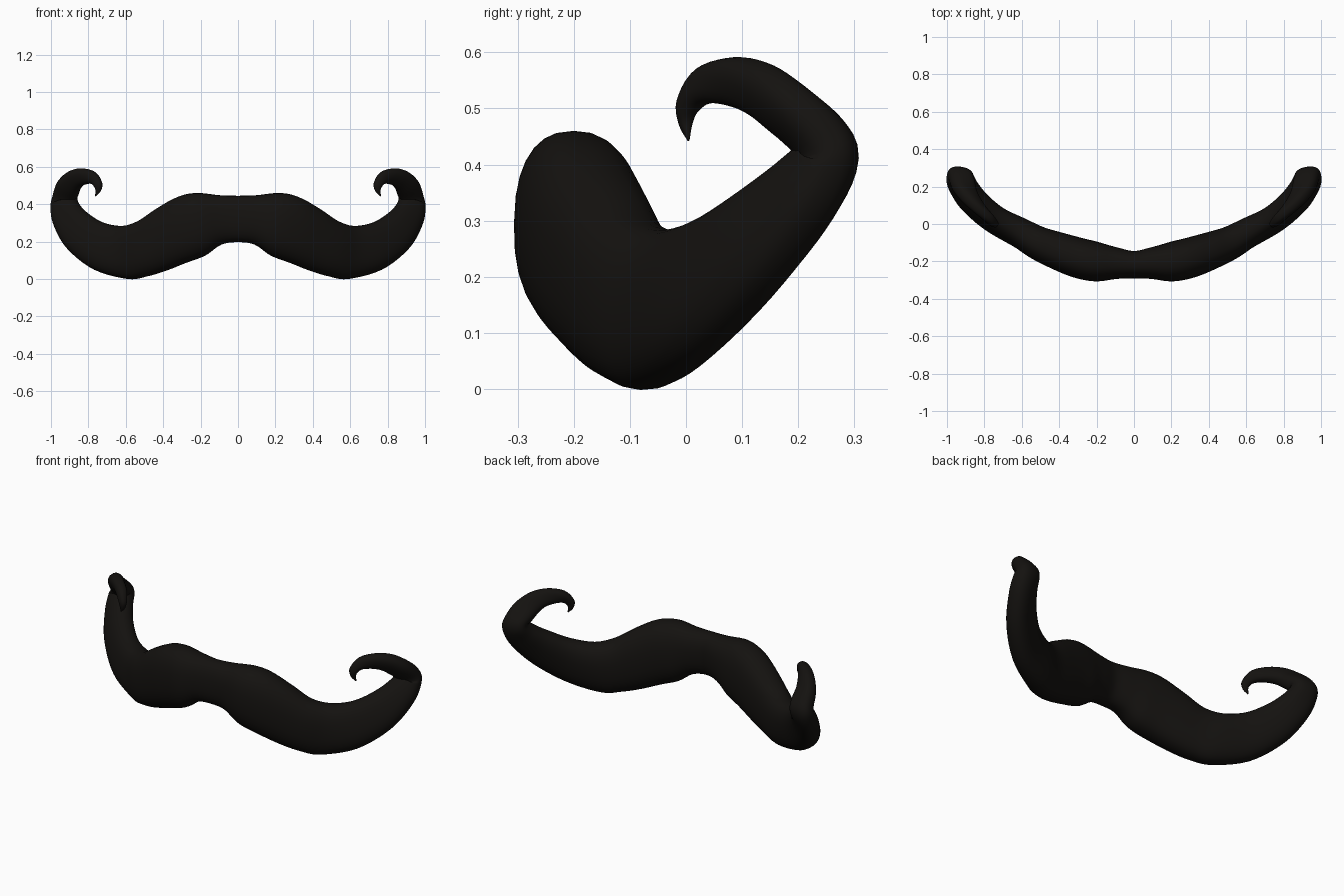
import bpy, bmesh, math
from mathutils import Vector

if "Cube" in bpy.data.objects:
    bpy.data.objects.remove(bpy.data.objects["Cube"])

# Stations of one half: upper/inner edge, lower/outer edge, thickness
STATIONS = [
    ((0, -.21, .445), (0, -.225, .197), .145),
    ((.10, -.205, .448), (.09, -.215, .183), .17),
    ((.22, -.20, .46), (.175, -.205, .125), .21),
    ((.32, -.175, .44), (.28, -.185, .085), .215),
    ((.43, -.135, .378), (.39, -.15, .042), .20),
    ((.53, -.09, .31), (.49, -.115, .013), .18),
    ((.62, -.03, .284), (.59, -.07, .0), .16),
    ((.72, .04, .302), (.77, .01, .05), .14),
    ((.80, .12, .35), (.91, .118, .16), .132),
    ((.845, .19, .395), (.983, .217, .29), .122),
    ((.86, .24, .43), (1.0, .262, .39), .11),
    ((.853, .215, .448), (.99, .258, .45), .10),
    ((.845, .165, .475), (.965, .20, .52), .088),
    ((.83, .12, .498), (.91, .14, .572), .078),
    ((.805, .075, .508), (.84, .08, .59), .065),
    ((.783, .03, .508), (.765, .03, .572), .055),
    ((.77, .01, .495), (.728, -.004, .515), .04),
    ((.762, .003, .475), (.734, -.004, .47), .024),
    ((.764, .005, .445), (.760, .004, .442), .004),
]
SIDES, STEPS = 28, 5


def catmull(p0, p1, p2, p3, t):
    return 0.5 * (2 * p1 + (p2 - p0) * t + (2 * p0 - 5 * p1 + 4 * p2 - p3) * t * t
                  + (3 * p1 - p0 - 3 * p2 + p3) * t ** 3)


def resample(points):
    first = points[0].copy()
    mirrored = points[1].copy()
    mirrored.x = 2 * first.x - mirrored.x
    pts = [mirrored] + points + [points[-1]]
    out = [catmull(*pts[i:i + 4], s / STEPS)
           for i in range(len(points) - 1) for s in range(STEPS)]
    return out + [points[-1]]


upper = resample([Vector(s[0]) for s in STATIONS])
lower = resample([Vector(s[1]) for s in STATIONS])
thick = [v.y for v in resample([Vector((i, s[2], 0)) for i, s in enumerate(STATIONS)])]
centre = [(u + l) / 2 for u, l in zip(upper, lower)]


def bulge(v, power=0.84):
    return math.copysign(abs(v) ** power, v)


# Sweep rounded sections through the stations
bm = bmesh.new()
rings = []
last = len(centre) - 1
for i, c in enumerate(centre):
    half = (upper[i] - lower[i]) / 2
    tangent = centre[min(i + 2, last)] - centre[max(i - 2, 0)]
    if i == 0:
        tangent = Vector((1, 0, 0))
    side = tangent.cross(half).normalized() * thick[i] / 2
    ring = []
    for k in range(SIDES):
        a = 2 * math.pi * k / SIDES
        p = c + half * bulge(math.cos(a)) + side * bulge(math.sin(a))
        if i == 0:
            p.x = 0
        ring.append(bm.verts.new(p))
    rings.append(ring)
for a, b in zip(rings, rings[1:]):
    for k in range(SIDES):
        n = (k + 1) % SIDES
        bm.faces.new((a[k], a[n], b[n], b[k]))
bm.faces.new(rings[-1])
bmesh.ops.recalc_face_normals(bm, faces=bm.faces)
# Make sure the surface faces outwards
bm.faces.ensure_lookup_table()
test = bm.faces[SIDES * 10]
mid = sum((v.co for v in rings[10]), Vector()) / SIDES
if test.normal.dot(test.calc_center_median() - mid) < 0:
    bmesh.ops.reverse_faces(bm, faces=bm.faces)

mesh = bpy.data.meshes.new("moustache")
bm.to_mesh(mesh)
bm.free()
moustache = bpy.data.objects.new("moustache", mesh)
bpy.context.collection.objects.link(moustache)

# Other half
mirror = moustache.modifiers.new("mirror", 'MIRROR')
mirror.use_axis[0] = True
mirror.merge_threshold = 0.001

# Black hair colour, smooth shading
mat = bpy.data.materials.new("black_hair")
mat.diffuse_color = (.007, .006, .005, 1)
mat.use_nodes = True
mat.node_tree.nodes["Principled BSDF"].inputs["Base Color"].default_value = mat.diffuse_color
mesh.materials.append(mat)
for poly in mesh.polygons:
    poly.use_smooth = True
